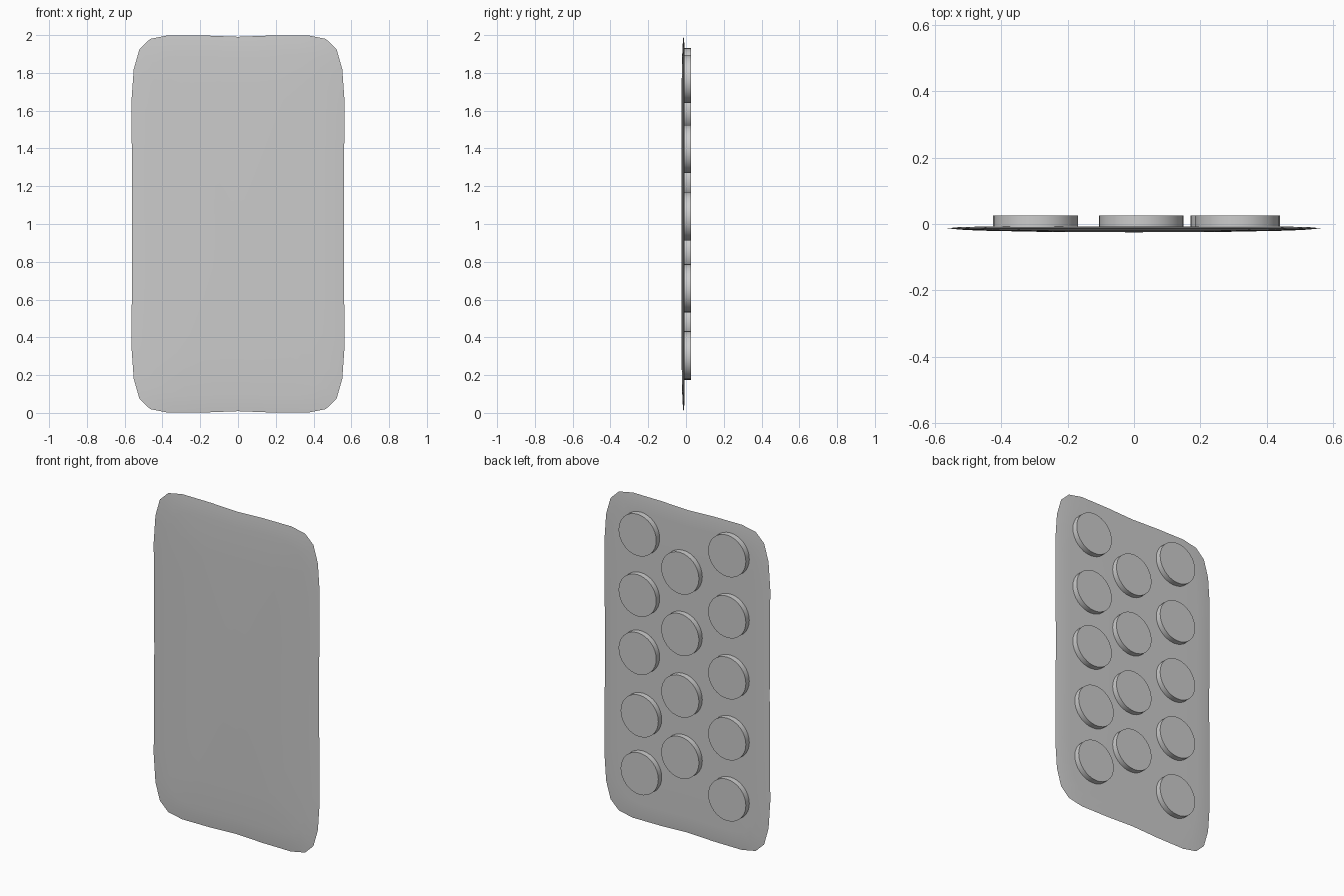
import bpy, bmesh, math

cube = bpy.data.objects.get("Cube")
if cube:
    bpy.data.objects.remove(cube)

grey = bpy.data.materials.new("light_grey")
grey.use_nodes = True
colour = (0.6, 0.6, 0.6, 1)
grey.diffuse_color = colour
grey.node_tree.nodes["Principled BSDF"].inputs["Base Color"].default_value = colour


def finish(bm, name):
    bmesh.ops.recalc_face_normals(bm, faces=bm.faces)
    mesh = bpy.data.meshes.new(name)
    bm.to_mesh(mesh)
    bm.free()
    mesh.materials.append(grey)
    obj = bpy.data.objects.new(name, mesh)
    bpy.context.collection.objects.link(obj)
    bpy.ops.object.select_all(action="DESELECT")
    obj.select_set(True)
    bpy.context.view_layer.objects.active = obj
    bpy.ops.object.shade_smooth_by_angle(angle=math.radians(30))
    return obj


# Mat outline: one quarter from mid side to mid top, mirrored round
quarter = [(0.56, 0), (0.562, 0.35), (0.564, 0.65), (0.552, 0.82), (0.522, 0.925),
           (0.465, 0.98), (0.37, 0.999), (0.18, 0.998), (0, 0.991)]
half = quarter + [(-x, z) for x, z in quarter[-2::-1]]
outline = half + [(x, -z) for x, z in half[-2:0:-1]]

# Thin cushioned mat: rings from the back centre over the rim to the front
bm = bmesh.new()
rings = []
for inset, y in [(0.3, -0.007), (0.1, -0.008), (0.04, -0.009), (0, -0.013),
                 (0.04, -0.017), (0.1, -0.02), (0.3, -0.024)]:
    sx, sz = 1 - inset / 0.564, 1 - inset
    rings.append([bm.verts.new((x * sx, y, 1 + z * sz)) for x, z in outline])
n = len(outline)
for a, b in zip(rings, rings[1:]):
    for i in range(n):
        j = (i + 1) % n
        bm.faces.new((a[i], a[j], b[j], b[i]))
for ring, y in ((rings[0], -0.007), (rings[-1], -0.025)):
    centre = bm.verts.new((0, y, 1))
    for i in range(n):
        bm.faces.new((ring[i], ring[(i + 1) % n], centre))
finish(bm, "mat")

# Round grip pads on the back, in three staggered columns
columns = {
    "left": [(0.312, 1.768), (0.312, 1.397), (0.312, 1.04), (0.298, 0.66), (0.298, 0.305)],
    "middle": [(0.022, z) for z in (1.611, 1.234, 0.855, 0.479)],
    "right": [(-0.297, 1.803 - 0.375 * i) for i in range(5)],
}
for side, centres in columns.items():
    for i, (x, z) in enumerate(centres):
        bm = bmesh.new()
        bmesh.ops.create_cone(bm, cap_ends=True, segments=32, radius1=0.128,
                              radius2=0.128, depth=0.038)
        pad = finish(bm, f"{side}_grip_pad_{i + 1}")
        pad.rotation_euler.x = math.pi / 2
        pad.location = (x, 0.007, z)
